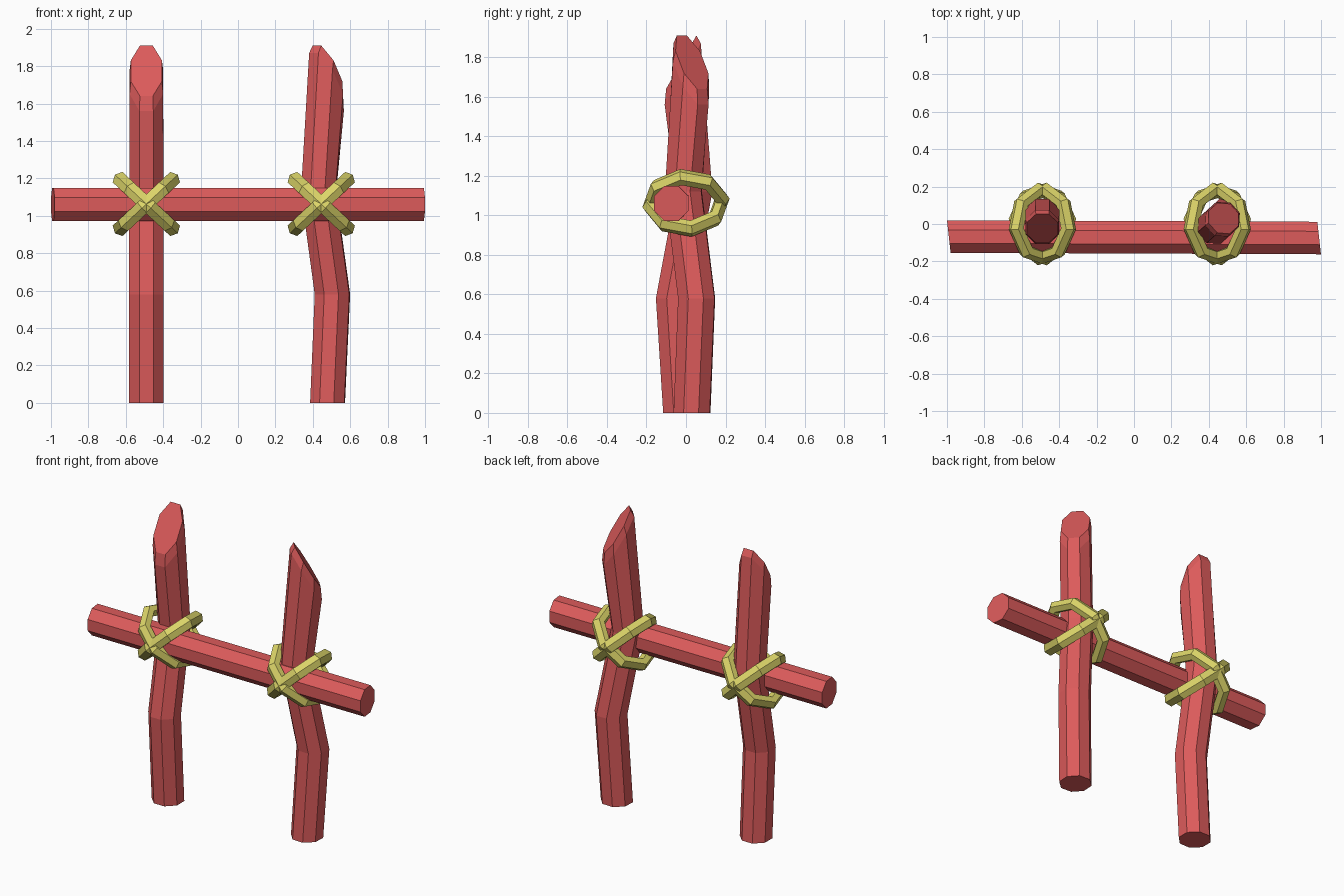
import bpy, bmesh
from math import sin, cos, pi, radians
from mathutils import Vector, Matrix

if "Cube" in bpy.data.objects:
    bpy.data.objects.remove(bpy.data.objects["Cube"])


def material(name, col):
    m = bpy.data.materials.new(name)
    m.diffuse_color = (*col, 1)
    m.use_nodes = True
    m.node_tree.nodes["Principled BSDF"].inputs["Base Color"].default_value = m.diffuse_color
    return m


WOOD = material("red_wood", (0.72, 0.105, 0.105))
ROPE = material("yellow_rope", (0.71, 0.66, 0.14))


def loft(name, rings, mat, matrix=Matrix(), loop=False):
    """Skin equal-sized rings; cap the ends unless the rings form a loop."""
    bm = bmesh.new()
    vs = [[bm.verts.new(matrix @ Vector(p)) for p in r] for r in rings]
    n = len(vs[0])
    pairs = list(zip(vs, vs[1:])) + ([(vs[-1], vs[0])] if loop else [])
    for a, b in pairs:
        for i in range(n):
            j = (i + 1) % n
            bm.faces.new((a[i], a[j], b[j], b[i]))
    if not loop:
        bm.faces.new(vs[0])
        bm.faces.new(vs[-1])
    bmesh.ops.recalc_face_normals(bm, faces=bm.faces)
    me = bpy.data.meshes.new(name)
    bm.to_mesh(me)
    bm.free()
    me.materials.append(mat)
    ob = bpy.data.objects.new(name, me)
    bpy.context.collection.objects.link(ob)
    return ob


OCT = [(cos(a), sin(a)) for a in [(i + 0.5) * pi / 4 for i in range(8)]]


# Crooked post with a slanted, bevelled tip; it bends along its local x
def post(name, loc, angle):
    # centre offset, height, slant, radius along bend, radius across
    sections = [(0.02, 0.0, 0.0, 0.099, 0.099),
                (0.055, 0.58, 0.0, 0.101, 0.099),
                (-0.045, 1.12, 0.0, 0.1, 0.099),
                (0.0125, 1.715, 0.155, 0.099, 0.097),
                (0.02, 1.775, 0.135, 0.083, 0.09)]
    rings = [[(c + rx * x, ry * y, z - s * x / cos(pi / 8)) for x, y in OCT]
             for c, z, s, rx, ry in sections]
    m = Matrix.Translation((*loc, 0)) @ Matrix.Rotation(radians(angle), 4, 'Z')
    loft(name, rings, WOOD, m)


post("left_post", (-0.49, -0.004), -90)
post("right_post", (0.464, 0.017), 42)

# Crossbar with slightly skewed ends
loft("crossbar", [[(ex - 0.11 * 0.095 * y, cy + 0.094 * y, 1.06 + 0.096 * z)
                   for y, z in OCT]
                  for ex, cy in ((-0.99, -0.067), (0.99, -0.075))], WOOD)


# Rope loop: eight-sided ring with a hexagonal section, tilted into a diagonal
def rope(name, x, tilt):
    t = radians(tilt)
    diag, side = Vector((cos(t), 0, sin(t))), Vector((-sin(t), 0, cos(t)))
    rings = []
    for i in range(8):
        a = i * pi / 4 + radians(8)
        out = Vector((0, cos(a), 0)) + diag * sin(a)
        mid = Vector((x, 0.0, 1.063)) + Vector((0, 0.184 * cos(a), 0)) + diag * 0.193 * sin(a)
        rings.append([mid + out * cos(b) * 0.039 + side * sin(b) * 0.044
                      for b in [k * pi / 3 for k in range(6)]])
    loft(name, rings, ROPE, loop=True)


for label, x in (("left", -0.49), ("right", 0.445)):
    rope(label + "_rope_rising", x, 43)
    rope(label + "_rope_falling", x, 180 - 43)
